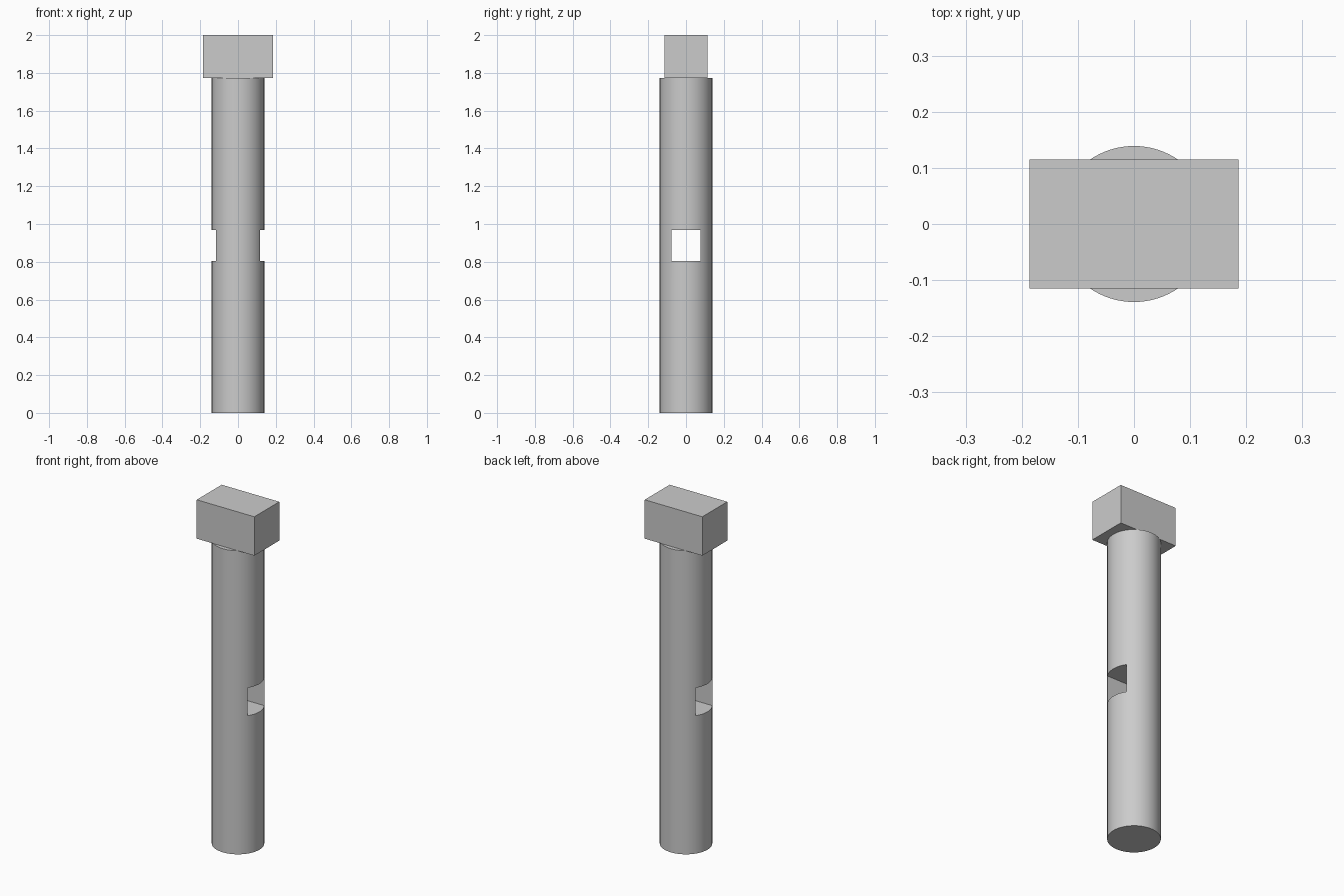
import bpy
import math

default_cube = bpy.data.objects.get("Cube")
if default_cube:
    bpy.data.objects.remove(default_cube, do_unlink=True)

RADIUS = 0.139
SHAFT_TOP = 1.773
TOP = 2.0
HEAD_X, HEAD_Y = 0.372, 0.23
SLOT_Y = 0.155
SLOT_BOTTOM, SLOT_TOP = 0.805, 0.968

# Single steel colour
steel = bpy.data.materials.new("grey_steel")
steel.use_nodes = True
colour = (0.6, 0.6, 0.6, 1.0)
steel.diffuse_color = colour
steel.node_tree.nodes["Principled BSDF"].inputs["Base Color"].default_value = colour


def box(name, width, depth, bottom, top):
    """Box centred on the vertical axis, between two heights."""
    bpy.ops.mesh.primitive_cube_add(size=1, location=(0, 0, (bottom + top) / 2))
    obj = bpy.context.object
    obj.name = name
    obj.scale = (width, depth, top - bottom)
    bpy.ops.object.transform_apply(location=True, rotation=False, scale=True)
    obj.data.materials.append(steel)
    return obj


# Rectangular head
box("head", HEAD_X, HEAD_Y, SHAFT_TOP, TOP)

# Cutter for the slot that runs side to side through the shaft
cutter = box("slot_cutter", 1.0, SLOT_Y, SLOT_BOTTOM, SLOT_TOP)
cutter.hide_render = True

# Round shaft
bpy.ops.mesh.primitive_cylinder_add(vertices=96, radius=RADIUS, depth=SHAFT_TOP,
                                    location=(0, 0, SHAFT_TOP / 2))
shaft = bpy.context.object
shaft.name = "shaft"
shaft.data.materials.append(steel)

# Cut the through slot, then drop the cutter
slot = shaft.modifiers.new("through_slot", "BOOLEAN")
slot.operation = "DIFFERENCE"
slot.solver = "EXACT"
slot.object = cutter
bpy.ops.object.modifier_apply(modifier=slot.name)
bpy.data.objects.remove(cutter, do_unlink=True)
bpy.ops.object.shade_smooth_by_angle(angle=math.radians(30))
